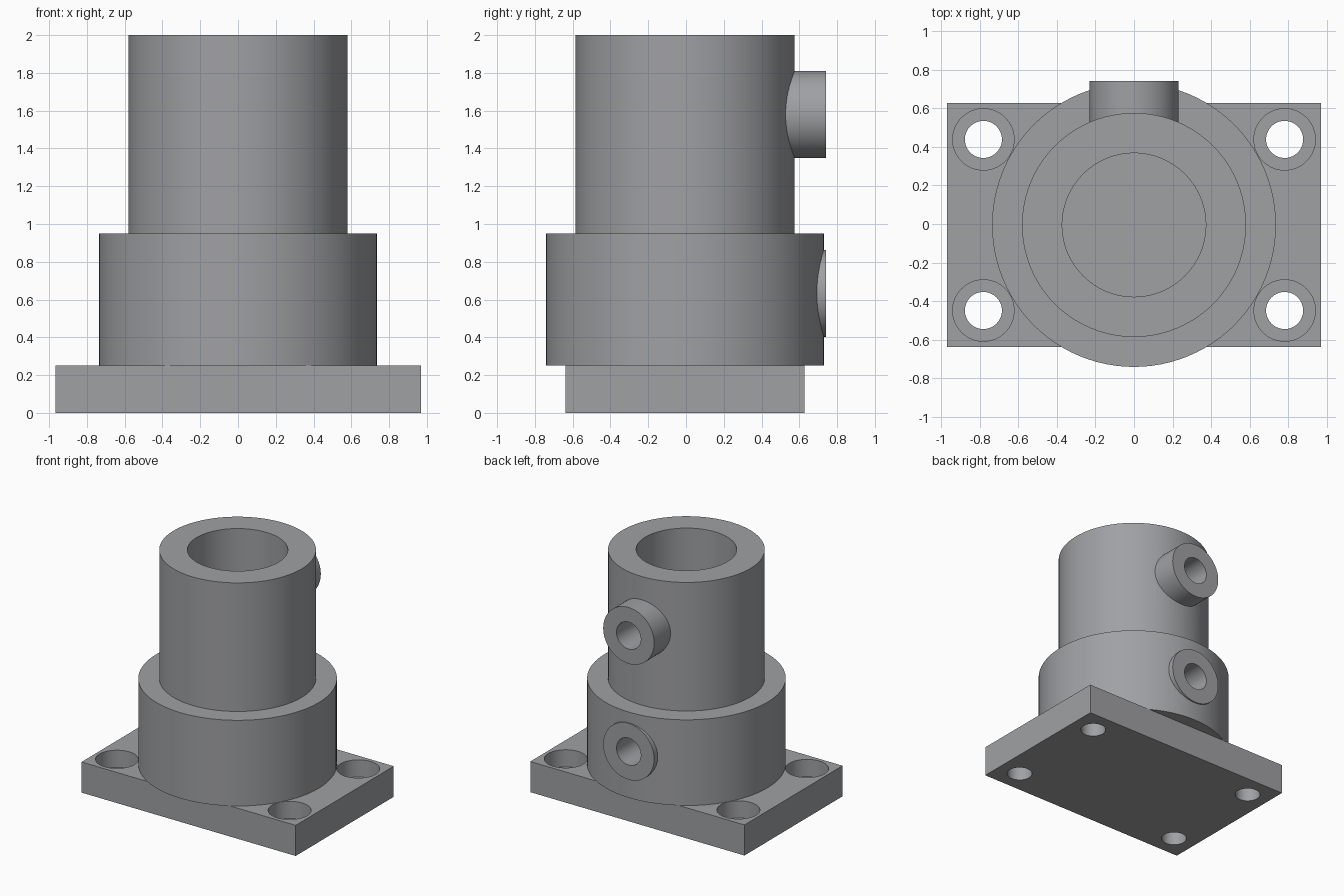
import bpy, math
from mathutils import Matrix

if "Cube" in bpy.data.objects:
    bpy.data.objects.remove(bpy.data.objects["Cube"])

CY = -0.005          # y of the main axis
FLANGE_TOP = 0.25

metal = bpy.data.materials.new("grey_metal")
metal.diffuse_color = (0.35, 0.355, 0.37, 1)
metal.use_nodes = True
metal.node_tree.nodes["Principled BSDF"].inputs["Base Color"].default_value = metal.diffuse_color


def cylinder(name, r, x, y, z0, z1, segs=96):
    """Upright cylinder between two heights."""
    bpy.ops.mesh.primitive_cylinder_add(vertices=segs, radius=r, depth=z1 - z0,
                                        location=(x, y, (z0 + z1) / 2))
    ob = bpy.context.object
    ob.name = name
    return ob


def cylinder_y(name, r, z, y0, y1, segs=64):
    """Cylinder lying along y between two depths."""
    bpy.ops.mesh.primitive_cylinder_add(vertices=segs, radius=r, depth=y1 - y0,
                                        location=(0, (y0 + y1) / 2, z),
                                        rotation=(math.pi / 2, 0, 0))
    ob = bpy.context.object
    ob.name = name
    return ob


def boolean(target, tool, operation):
    """Apply a boolean and remove the tool object."""
    mod = target.modifiers.new(operation.lower(), 'BOOLEAN')
    mod.operation = operation
    mod.solver = 'EXACT'
    mod.object = tool
    bpy.context.view_layer.objects.active = target
    bpy.ops.object.modifier_apply(modifier=mod.name)
    bpy.data.objects.remove(tool, do_unlink=True)


def finish(ob):
    ob.data.materials.clear()
    ob.data.materials.append(metal)
    bpy.ops.object.select_all(action='DESELECT')
    ob.select_set(True)
    bpy.context.view_layer.objects.active = ob
    bpy.ops.object.shade_smooth_by_angle(angle=math.radians(30))


# Rectangular mounting flange
bpy.ops.mesh.primitive_cube_add(size=1, location=(0, CY, FLANGE_TOP / 2))
flange = bpy.context.object
flange.name = "mounting_flange"
flange.data.transform(Matrix.Diagonal((1.935, 1.265, FLANGE_TOP, 1)))

# Counterbored bolt holes in the four corners
for sx in (-1, 1):
    for sy in (-1, 1):
        x, y = sx * 0.78, CY + sy * 0.443
        boolean(flange, cylinder("bolt_hole", 0.096, x, y, -0.1, 0.4, 48), 'DIFFERENCE')
        boolean(flange, cylinder("counterbore", 0.159, x, y, 0.11, 0.4, 64), 'DIFFERENCE')
finish(flange)

# Stepped socket body: wide collar with a narrower barrel above
body = cylinder("socket_body", 0.735, 0, CY, FLANGE_TOP, 0.95)
boolean(body, cylinder("barrel", 0.58, 0, CY, 0.6, 2.0), 'UNION')

# Two screw bosses on the back
BOSS_HEIGHTS = (0.633, 1.58)
for z in BOSS_HEIGHTS:
    boolean(body, cylinder_y("screw_boss", 0.23, z, 0.45, 0.74), 'UNION')

# Blind central bore and the screw holes that reach it
boolean(body, cylinder("bore", 0.372, 0, CY, 0.28, 2.3), 'DIFFERENCE')
for z in BOSS_HEIGHTS:
    boolean(body, cylinder_y("screw_hole", 0.11, z, 0.1, 1.0, 48), 'DIFFERENCE')
finish(body)
